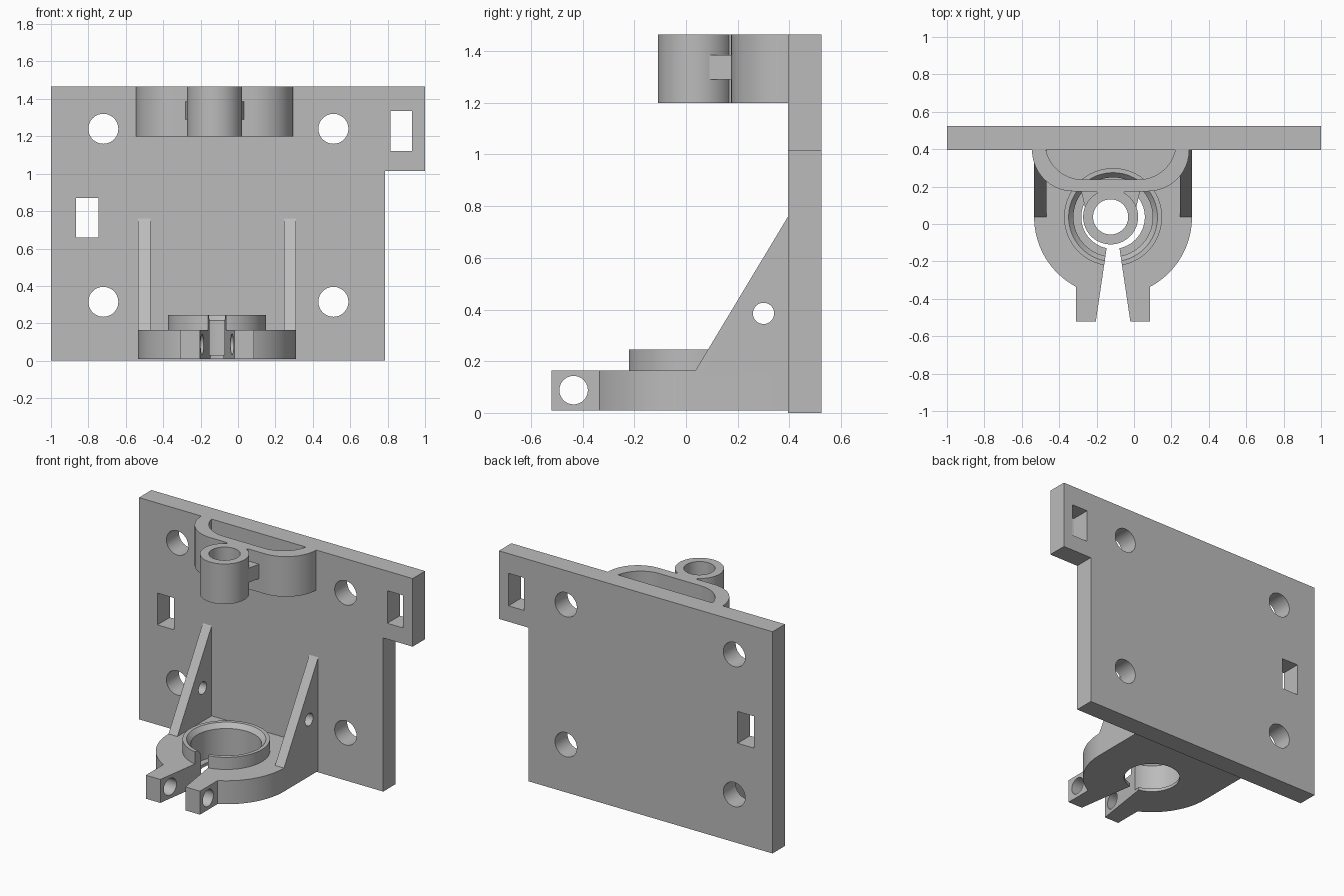
import bpy, bmesh
from math import sin, cos, pi, radians
from mathutils import Vector

if "Cube" in bpy.data.objects:
    bpy.data.objects.remove(bpy.data.objects["Cube"])

grey = bpy.data.materials.new("plain grey")
grey.use_nodes = True
colour = (0.5, 0.5, 0.5, 1)
grey.diffuse_color = colour
grey.node_tree.nodes["Principled BSDF"].inputs["Base Color"].default_value = colour

# Maps a flat outline (u, v) and a depth w to space, by extrusion axis
AXES = {"x": lambda u, v, w: (w, u, v),
        "y": lambda u, v, w: (u, w, v),
        "z": lambda u, v, w: (u, v, w)}


def finish(name, bm):
    bmesh.ops.recalc_face_normals(bm, faces=bm.faces)
    mesh = bpy.data.meshes.new(name)
    bm.to_mesh(mesh)
    bm.free()
    mesh.materials.append(grey)
    ob = bpy.data.objects.new(name, mesh)
    bpy.context.collection.objects.link(ob)
    return ob


def prism(name, outline, low, high, axis="z"):
    bm = bmesh.new()
    face = bm.faces.new([bm.verts.new(AXES[axis](u, v, low)) for u, v in outline])
    out = bmesh.ops.extrude_face_region(bm, geom=[face])
    verts = [g for g in out["geom"] if isinstance(g, bmesh.types.BMVert)]
    bmesh.ops.translate(bm, verts=verts, vec=Vector(AXES[axis](0, 0, high - low)))
    return finish(name, bm)


def arc(u, v, r, start, end, steps=24):
    angles = [radians(start + (end - start) * i / steps) for i in range(steps + 1)]
    return [(u + r * cos(a), v + r * sin(a)) for a in angles]


def rect(u0, u1, v0, v1):
    return [(u0, v0), (u1, v0), (u1, v1), (u0, v1)]


def rod(name, u, v, r, low, high, axis="z"):
    return prism(name, arc(u, v, r, 0, 360, 64)[:-1], low, high, axis)


def lathe(name, x, y, profile):
    bm = bmesh.new()
    verts = [bm.verts.new((x + r, y, z)) for r, z in profile]
    edges = [bm.edges.new(pair) for pair in zip(verts, verts[1:])]
    bmesh.ops.spin(bm, geom=verts + edges, cent=(x, y, 0), axis=(0, 0, 1),
                   angle=2 * pi, steps=64)
    bmesh.ops.remove_doubles(bm, verts=bm.verts, dist=0.0001)
    return finish(name, bm)


def combine(base, others, operation):
    bpy.context.view_layer.objects.active = base
    for other in others:
        mod = base.modifiers.new("join", "BOOLEAN")
        mod.operation, mod.solver, mod.object = operation, "EXACT", other
        bpy.ops.object.modifier_apply(modifier=mod.name)
        bpy.data.objects.remove(other)


# Back plate with a stepped lower corner, bolt holes and tie slots
BACK = 0.395
plate = prism("back_plate", [(-1, 0), (0.785, 0), (0.785, 1.015), (1, 1.015),
                             (1, 1.465), (-1, 1.465)], BACK, 0.525, "y")
cuts = [rod("cut", x, z, 0.08, 0.2, 0.8, "y") for x in (-0.72, 0.51) for z in (0.315, 1.24)]
cuts += [prism("cut", rect(*r), 0.2, 0.8, "y")
         for r in ((0.815, 0.93, 1.12, 1.335), (-0.865, -0.745, 0.66, 0.87))]
combine(plate, cuts, "DIFFERENCE")

# Lower clamp: rounded body, two ears, raised ring and side gussets
CX, CY, R = -0.112, 0.037, 0.422
clamp = prism("lower_clamp", [(CX + R, BACK)] + arc(CX, CY, R, 0, -180, 64)
              + [(CX - R, BACK)], 0.01, 0.165)
parts = [prism("ears", rect(CX - 0.198, CX + 0.198, -0.52, 0), 0.01, 0.165),
         rod("ring", CX, CY, 0.262, 0.1, 0.245)]
for x in (CX - R, CX + R - 0.065):
    gusset = prism("gusset", [(0.037, 0.1), (BACK, 0.1), (BACK, 0.76), (0.037, 0.165)],
                   x, x + 0.065, "x")
    combine(gusset, [rod("cut", 0.3, 0.385, 0.041, -1, 1, "x")], "DIFFERENCE")
    parts.append(gusset)
combine(clamp, parts, "UNION")

# Stepped bore, tapered split and clamping screw hole
bore = lathe("cut", CX, CY, [(0, -0.1), (0.17, -0.1), (0.17, 0.03), (0.212, 0.03),
                             (0.212, 0.215), (0.242, 0.25), (0.242, 0.4), (0, 0.4)])
split = prism("cut", [(CX - 0.104, -0.6), (CX + 0.104, -0.6), (CX + 0.03, -0.1),
                      (CX - 0.03, -0.1)], -0.1, 0.4)
screw = rod("cut", -0.435, 0.088, 0.055, -1, 1, "x")
combine(clamp, [bore, split, screw], "DIFFERENCE")

# Upper bracket: hollow bow, neck, side tabs and a tube
UX, LOW, TOP = -0.125, 1.2, 1.465


def bow(half, front, r, back):
    return ([(UX + half, back)] + arc(UX + half - r, front + r, r, 0, -90)
            + arc(UX - half + r, front + r, r, -90, -180) + [(UX - half, back)])


def trimmed(points):
    return [(x, min(y, BACK)) for x, y in points]


bracket = prism("upper_bracket", trimmed(bow(0.42, 0.175, 0.22, BACK + 0.001))[1:-1], LOW, TOP)
neck = prism("neck", [(UX - 0.08, 0.18), (UX - 0.06, 0.15), (UX - 0.06, 0.05),
                      (UX + 0.06, 0.05), (UX + 0.06, 0.15), (UX + 0.08, 0.18)], LOW, TOP)
tabs = prism("tabs", [(UX - 0.158, 0.18), (UX - 0.135, 0.08), (UX + 0.135, 0.08),
                      (UX + 0.158, 0.18)], 1.29, 1.385)
tube = rod("tube", UX, 0.038, 0.147, LOW, TOP)
combine(bracket, [neck, tabs, tube], "UNION")
combine(bracket, [prism("cut", bow(0.35, 0.238, 0.2, 0.5), 1, 1.6),
                  rod("cut", UX, 0.038, 0.094, 1, 1.6)], "DIFFERENCE")

# Smooth the round walls and keep the corners crisp
for ob in (plate, clamp, bracket):
    bpy.ops.object.select_all(action="DESELECT")
    ob.select_set(True)
    bpy.context.view_layer.objects.active = ob
    bpy.ops.object.shade_smooth_by_angle(angle=radians(30))
